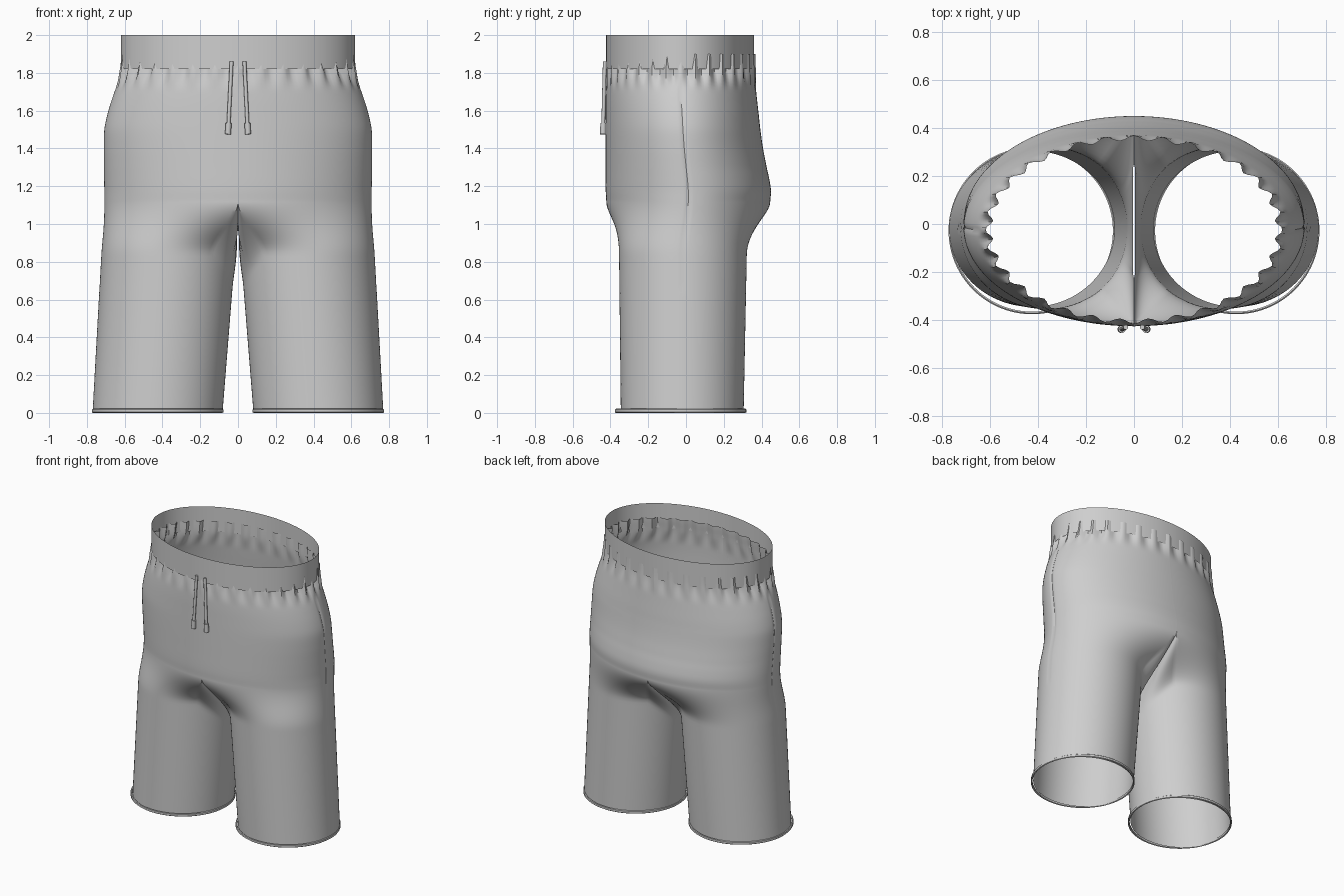
import bpy, bmesh, math
from mathutils import Vector

if "Cube" in bpy.data.objects:
    bpy.data.objects.remove(bpy.data.objects["Cube"])

def material(name, c):
    m = bpy.data.materials.new(name)
    m.diffuse_color = (c, c, c, 1)
    m.use_nodes = True
    m.node_tree.nodes["Principled BSDF"].inputs["Base Color"].default_value = m.diffuse_color
    return m

GREY = material("grey cloth", 0.62)

def make(name, verts, faces, angle=40):
    me = bpy.data.meshes.new(name)
    me.from_pydata(verts, [], faces)
    me.materials.append(GREY)
    ob = bpy.data.objects.new(name, me)
    bpy.context.collection.objects.link(ob)
    bpy.ops.object.select_all(action='DESELECT')
    ob.select_set(True)
    bpy.context.view_layer.objects.active = ob
    bpy.ops.object.shade_smooth_by_angle(angle=math.radians(angle))
    return ob

def smooth(t):
    t = max(0.0, min(1.0, t))
    return t * t * (3 - 2 * t)

# z, half width, front y, back y of the seat
PROFILE = [(1.90, .610, -.408, .360), (1.82, .618, -.418, .362), (1.74, .640, -.424, .368),
           (1.66, .668, -.426, .376), (1.58, .692, -.426, .385), (1.50, .708, -.426, .394),
           (1.40, .711, -.426, .408), (1.30, .710, -.426, .427), (1.22, .709, -.426, .444),
           (1.17, .708, -.425, .450), (1.12, .708, -.422, .446)]
CROTCH = 1.12
M, K = 97, 39            # points on outer arc, points on inner leg
OPEN = math.radians(130)  # leg angle where the outer arc meets the crotch seam

def section(z):
    p = PROFILE
    if z >= p[0][0]:
        return p[0][1:]
    for i in range(len(p) - 1):
        if z >= p[i + 1][0] - 1e-6:
            t = (z - p[i][0]) / (p[i + 1][0] - p[i][0])
            p0, p1, p2, p3 = p[max(i - 1, 0)], p[i], p[i + 1], p[min(i + 2, len(p) - 1)]
            return [.5 * (2 * b + (c - a) * t + (2 * a - 5 * b + 4 * c - d) * t * t
                          + (3 * b - a - 3 * c + d) * t ** 3)
                    for a, b, c, d in zip(p0[1:], p1[1:], p2[1:], p3[1:])]
    return p[-1][1:]

def seat_point(z, i):
    a, yf, yb = section(z)
    th = math.pi * (i / (M - 1) - .5)
    cy, b = (yf + yb) / 2, (yb - yf) / 2
    # gathers under the waistband
    amp = .011 * (smooth((z - 1.70) / .12) if z < 1.82 else 1)
    r = 1 + amp * (math.cos(i / (M - 1) * 32 * math.pi) * 1.2 - .3) / .5
    if i == M // 2:
        r -= .008        # side seam groove
    x = 0 if i in (0, M - 1) else a * r * math.cos(th)
    return x, cy + b * r * math.sin(th), z

def leg_point(z, phi, seam):
    xo = .77 - .062 * z / CROTCH
    xi = .08 * max(0, 1 - z / 1.0) + .002
    cx, rx = (xo + xi) / 2, (xo - xi) / 2
    k = z / .9
    yf, yb = -.345 - .01 * k, .305 + .018 * k
    r = 1 - (.008 if seam and z > .65 else 0)
    return cx + rx * r * math.cos(phi), (yf + yb) / 2 + (yb - yf) / 2 * math.sin(phi), z

def half(name, sx):
    rows = []
    n_up, n_low = 44, 44
    for j in range(n_up):
        z = 1.90 + (CROTCH - 1.90) * j / n_up
        rows.append([seat_point(z, i) for i in range(M)])
    # starting loop: hip outline closed by the dipping crotch seam
    _, yf, yb = section(CROTCH)
    start = [(seat_point(CROTCH, i), OPEN * (2 * i / (M - 1) - 1)) for i in range(M)]
    for k in range(1, K + 1):
        phi = OPEN + (2 * math.pi - 2 * OPEN) * k / (K + 1)
        w = math.sin(phi) / math.sin(OPEN)
        gap = .005 if abs(w) < .5 else 0
        start.append(((gap, (yf + yb) / 2 + (yb - yf) / 2 * w, .94 + (CROTCH - .94) * w * w), phi))
    for j in range(n_low + 1):
        f = (j / n_low) ** 1.6
        row = []
        for i, (s, phi) in enumerate(start):
            z = s[2] * (1 - f)
            t = smooth((s[2] - z) / .28)
            g = leg_point(z, phi, i == M // 2)
            row.append((s[0] + (g[0] - s[0]) * t, s[1] + (g[1] - s[1]) * t, z))
        rows.append(row)
    verts, base = [], []
    for r in rows:
        base.append(len(verts))
        verts += [(sx * x, y, z) for x, y, z in r]
    faces = []
    for j in range(len(rows) - 1):
        n = len(rows[j])
        for i in range(M - 1 if n == M else n):
            k = (i + 1) % n if n > M else i + 1
            f = (base[j] + i, base[j + 1] + i, base[j + 1] + k, base[j] + k)
            faces.append(f if sx > 0 else f[::-1])
    make(name, verts, faces)

def ring(name, cx, cy, rx, ry, profile, closed, n=96):
    """Sweep a (radial offset, z) profile round an ellipse."""
    m = len(profile)
    verts = [(cx + (rx + d) * math.cos(2 * math.pi * i / n),
              cy + (ry + d) * math.sin(2 * math.pi * i / n), z)
             for i in range(n) for d, z in profile]
    faces = [(i * m + k, (i + 1) % n * m + k, (i + 1) % n * m + (k + 1) % m, i * m + (k + 1) % m)
             for i in range(n) for k in range(m if closed else m - 1)]
    make(name, verts, faces)

def rod(name, p, q, r, sides=12):
    """Capped cylinder between two points."""
    p, q = Vector(p), Vector(q)
    bm = bmesh.new()
    bmesh.ops.create_cone(bm, cap_ends=True, segments=sides, radius1=r, radius2=r, depth=(q - p).length)
    rot = (q - p).to_track_quat('Z', 'Y')
    verts = [tuple(rot @ v.co + (p + q) / 2) for v in bm.verts]
    bm.verts.index_update()
    faces = [[v.index for v in f.verts] for f in bm.faces]
    bm.free()
    make(name, verts, faces)

# waistband
ring("waistband", 0, -.031, .62, .392, [(0, 1.82), (0, 1.91), (0, 2.0)], False, 128)

for side, s in (("right", 1), ("left", -1)):
    half(side + "_short_half", s)
    # hem roll
    ring(side + "_hem", s * .425, -.028, .342, .342,
         [(.006, .004), (.006, .018), (.001, .022), (-.005, .018), (-.005, .004), (.001, 0)], True)
    # drawstring and its tip
    rod(side + "_drawstring", (s * .034, -.430, 1.86), (s * .050, -.438, 1.53), .010)
    rod(side + "_drawstring_tip", (s * .050, -.438, 1.535), (s * .053, -.439, 1.475), .016)
